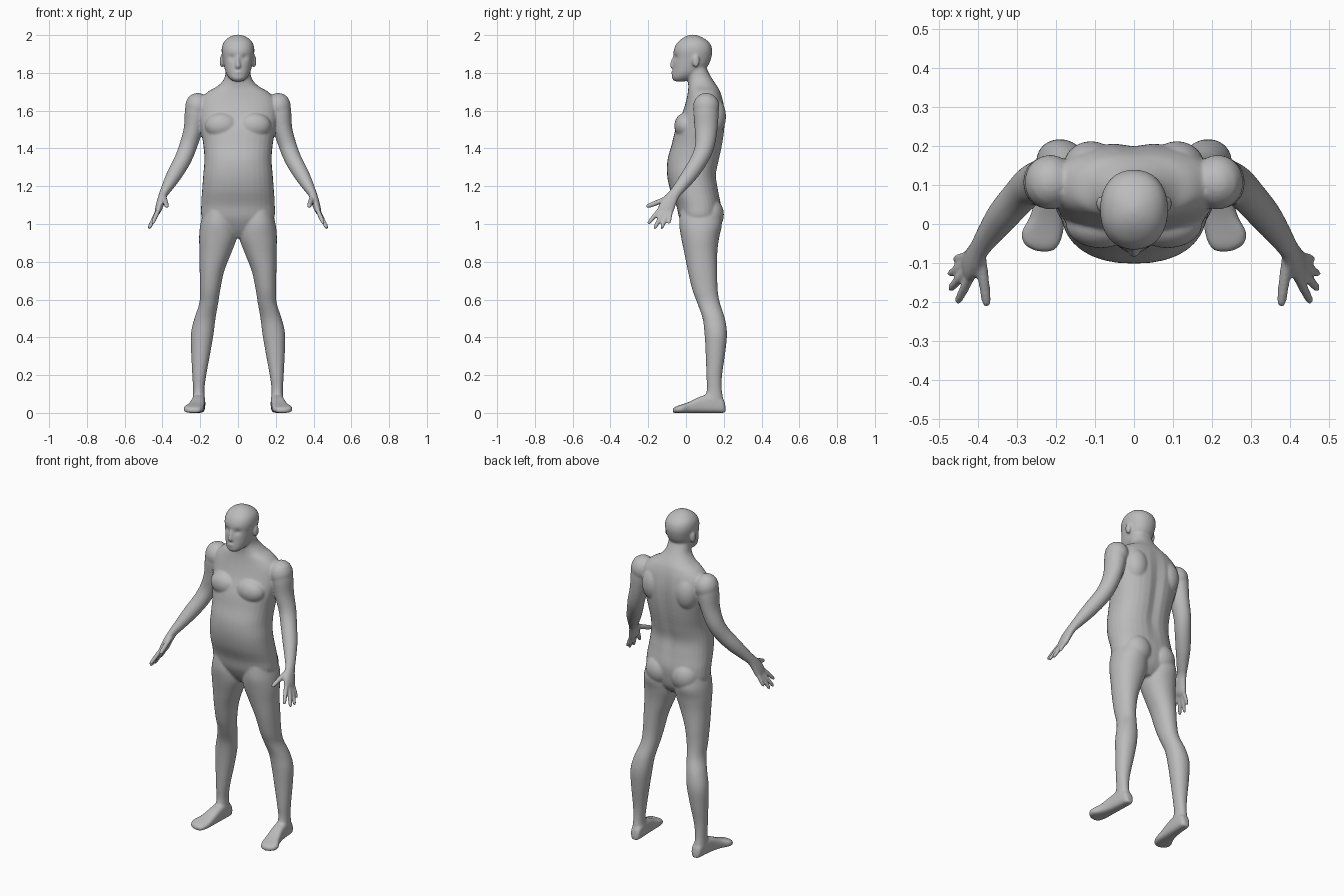
import bpy, bmesh, math
from mathutils import Vector, Matrix

bm = bmesh.new()
SEG = 32


def spline(rows, n=4):
    """Catmull-Rom interpolation of rows of numbers."""
    out = []
    for i in range(len(rows) - 1):
        a, b, c, d = (rows[min(max(i + k, 0), len(rows) - 1)] for k in (-1, 0, 1, 2))
        for s in range(n):
            t = s / n
            out.append([q + .5 * t * (r - p + t * (2*p - 5*q + 4*r - w + t * (3*(q - r) + w - p)))
                        for p, q, r, w in zip(a, b, c, d)])
    return out + [list(rows[-1])]


def loft(rings, power, mirror, shape=None):
    """Skin superellipse rings given as (centre, u axis, v axis)."""
    e = 2 / power
    for sx in ((1, -1) if mirror else (1,)):
        loops = []
        for c, u, v in rings:
            loop = []
            for k in range(SEG):
                a = 2 * math.pi * k / SEG
                co, si = math.cos(a), math.sin(a)
                p = c + u * math.copysign(abs(co) ** e, co) + v * math.copysign(abs(si) ** e, si)
                if shape:
                    p = shape(p, c)
                loop.append(bm.verts.new((p.x * sx, p.y, p.z)))
            loops.append(loop)
        for lo, hi in zip(loops, loops[1:]):
            for k in range(SEG):
                j = (k + 1) % SEG
                bm.faces.new((lo[k], lo[j], hi[j], hi[k]))
        bm.faces.new(loops[0])
        bm.faces.new(loops[-1])


def levels(rows, power=2.2, mirror=False, shape=None):
    """Stack of flat rings: z, centre x, half width, front y, back y."""
    loft([(Vector((x, (f + b) / 2, z)), Vector((max(w, .003), 0, 0)), Vector((0, max((b - f) / 2, .003), 0)))
          for z, x, w, f, b in spline(rows)], power, mirror, shape)


def tube(rows, side=(0, 1, 0), mirror=True):
    """Limb along a path: x, y, z, radius along side, other radius."""
    pts = spline(rows)
    rings = []
    for i, r in enumerate(pts):
        t = (Vector(pts[min(i + 1, len(pts) - 1)][:3]) - Vector(pts[max(i - 1, 0)][:3])).normalized()
        u = Vector(side)
        u = (u - t * u.dot(t)).normalized()
        rings.append((Vector(r[:3]), u * max(r[3], .003), t.cross(u) * max(r[4], .003)))
    loft(rings, 2, mirror)


def ball(c, r, mirror=True):
    for sx in ((1, -1) if mirror else (1,)):
        bmesh.ops.create_uvsphere(bm, u_segments=24, v_segments=16, radius=1,
                                  matrix=Matrix.Translation((c[0] * sx, c[1], c[2])) @ Matrix.Diagonal((*r, 1)))


# torso and neck, with a spine groove
def spine(p, c):
    if p.y > c.y and 1.1 < p.z < 1.72:
        p.y -= .014 * math.exp(-(p.x / .03) ** 2) * math.sin(math.pi * (p.z - 1.1) / .62)
    return p


levels([(.925, 0, .04, .03, .13), (.97, 0, .13, -.005, .165), (1.03, 0, .19, -.035, .18),
        (1.1, 0, .195, -.052, .185), (1.18, 0, .19, -.084, .172), (1.26, 0, .184, -.1, .162),
        (1.34, 0, .178, -.098, .178), (1.42, 0, .184, -.076, .195), (1.5, 0, .198, -.056, .206),
        (1.58, 0, .212, -.022, .208), (1.65, 0, .205, .0, .198), (1.70, 0, .16, .01, .182),
        (1.73, 0, .108, .012, .165), (1.77, 0, .073, .008, .138), (1.82, 0, .064, .0, .112),
        (1.87, 0, .06, .0, .1)], 2.3, shape=spine)
ball((.085, .0, 1.52), (.09, .062, .07))        # chest muscles
ball((.085, .125, 1.05), (.085, .076, .09))     # buttocks
ball((.11, .15, 1.57), (.07, .062, .1))         # shoulder blades
ball((.214, .107, 1.62), (.066, .07, .074))     # shoulders


# head with shallow eye sockets
def sockets(p, c):
    if p.y < c.y:
        p.y += .012 * math.exp(-((abs(p.x) - .034) / .016) ** 2 - ((p.z - 1.882) / .014) ** 2)
    return p


levels([(1.755, 0, .025, -.06, -.005), (1.772, 0, .046, -.074, .04), (1.80, 0, .064, -.072, .085),
        (1.84, 0, .075, -.069, .118), (1.88, 0, .082, -.066, .134), (1.92, 0, .087, -.065, .139),
        (1.955, 0, .08, -.05, .128), (1.98, 0, .06, -.024, .1), (1.995, 0, .034, .002, .07),
        (2.002, 0, .01, .025, .045)], 2.2, shape=sockets)
tube([(0, -.06, 1.885, .01, .007), (0, -.071, 1.855, .011, .01), (0, -.074, 1.836, .011, .015),
      (0, -.068, 1.826, .006, .012)], mirror=False)     # nose
ball((0, -.068, 1.803), (.024, .01, .006), False)       # upper lip
ball((0, -.068, 1.792), (.02, .009, .005), False)       # lower lip
ball((.086, .052, 1.862), (.011, .02, .034))            # ears

# legs
levels([(1.07, .105, .075, -.03, .175), (1.0, .105, .094, -.036, .19), (.93, .106, .1, -.026, .176),
        (.85, .119, .085, -.01, .166), (.75, .138, .065, .01, .165), (.65, .148, .054, .034, .168),
        (.58, .155, .05, .06, .18), (.5, .175, .056, .088, .206), (.42, .189, .06, .098, .217),
        (.32, .197, .051, .104, .208), (.2, .205, .037, .108, .191), (.12, .208, .03, .11, .19),
        (.06, .207, .033, .09, .2), (.03, .207, .03, .09, .2)], 2.1, True)

# feet: rows of y, centre x, half width, height
loft([(Vector((x, y, h / 2)), Vector((w, 0, 0)), Vector((0, 0, h / 2)))
      for y, x, w, h in spline([(.209, .204, .014, .035), (.195, .204, .029, .075), (.14, .207, .034, .1),
                                (.08, .212, .037, .088), (.02, .222, .044, .06), (-.02, .234, .053, .045),
                                (-.05, .236, .046, .035), (-.066, .231, .028, .026), (-.071, .228, .012, .02)])],
     3, True)

# arms and palms
tube([(.212, .106, 1.67, .05, .05), (.221, .106, 1.6, .066, .06), (.238, .106, 1.5, .06, .05),
      (.265, .098, 1.41, .051, .047), (.293, .07, 1.34, .046, .045), (.335, .022, 1.265, .042, .041),
      (.372, -.028, 1.2, .034, .031), (.395, -.062, 1.158, .031, .023), (.41, -.09, 1.115, .04, .021),
      (.422, -.108, 1.075, .043, .018), (.43, -.116, 1.055, .03, .01)])


# fingers and thumb
def finger(base, tip, r):
    a, b = Vector(base), Vector(tip)
    tube([(*a.lerp(b, t), r * k, r * k) for t, k in ((-.15, 1), (.3, 1), (.55, .97), (.85, .85), (.96, .6), (1, .25))])


finger((.42, -.138, 1.078), (.453, -.202, 1.0), .0125)
finger((.428, -.12, 1.065), (.472, -.168, .974), .0125)
finger((.43, -.1, 1.06), (.474, -.13, .973), .012)
finger((.427, -.08, 1.068), (.46, -.09, 1.0), .011)
finger((.39, -.1, 1.135), (.376, -.212, 1.09), .0145)

bmesh.ops.recalc_face_normals(bm, faces=bm.faces)
mesh = bpy.data.meshes.new("human_body")
bm.to_mesh(mesh)
bm.free()
body = bpy.data.objects.new("human_body", mesh)
bpy.context.collection.objects.link(body)

# fuse all parts into one smooth skin
fuse = body.modifiers.new("fuse", 'REMESH')
fuse.mode = 'VOXEL'
fuse.voxel_size = .0055
fuse.use_smooth_shade = True
soft = body.modifiers.new("soften", 'SMOOTH')
soft.factor = .5
soft.iterations = 10

skin = bpy.data.materials.new("plain grey")
skin.diffuse_color = (.5, .5, .5, 1)
mesh.materials.append(skin)
